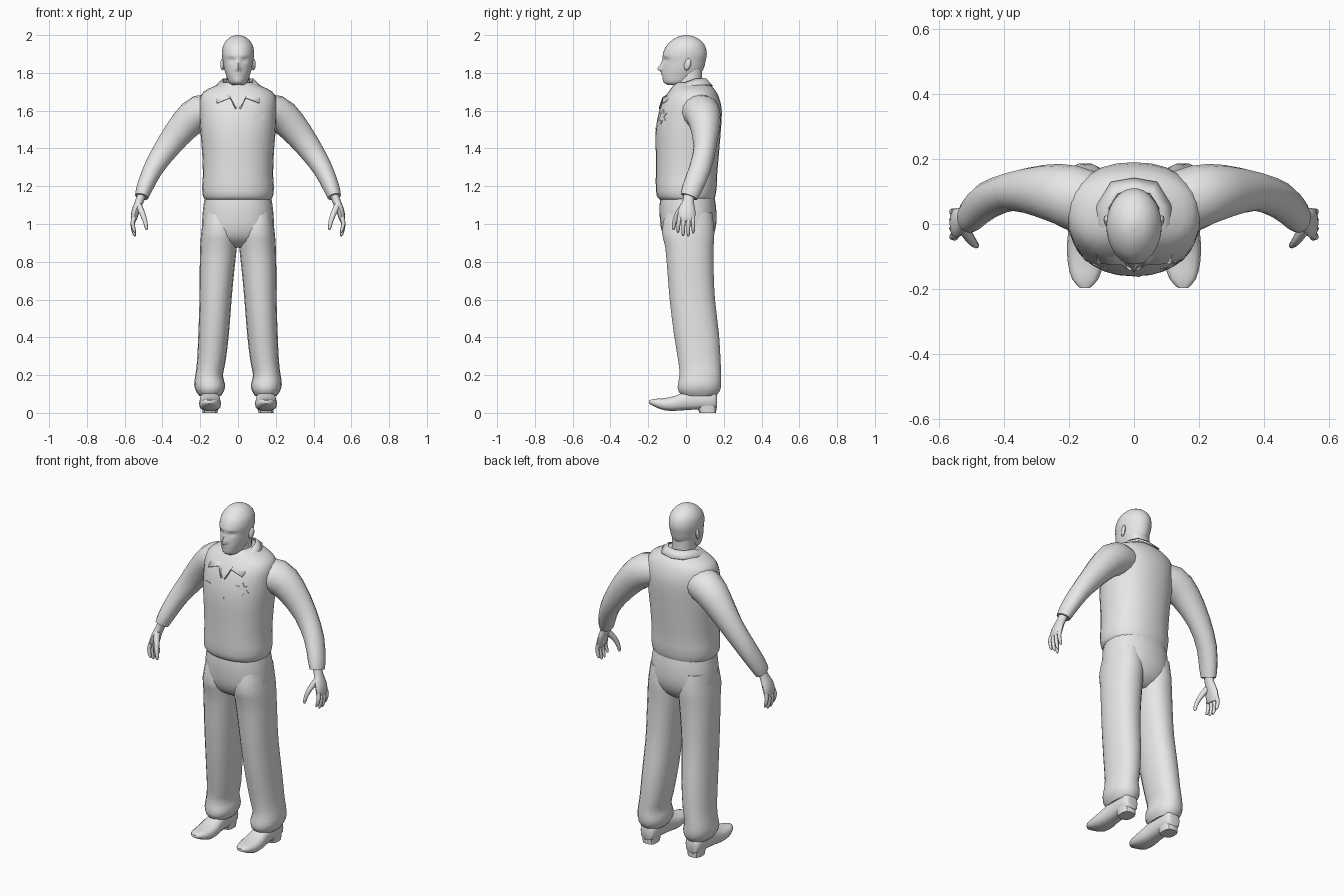
import bpy, bmesh, math
from mathutils import Vector
from mathutils.bvhtree import BVHTree

if "Cube" in bpy.data.objects:
    bpy.data.objects.remove(bpy.data.objects["Cube"])

grey = bpy.data.materials.new("plain grey")
grey.diffuse_color = (0.8, 0.8, 0.8, 1)
grey.use_nodes = True
grey.node_tree.nodes["Principled BSDF"].inputs["Base Color"].default_value = grey.diffuse_color


def finish(name, bm, mirror=False, angle=50):
    bmesh.ops.recalc_face_normals(bm, faces=bm.faces)
    me = bpy.data.meshes.new(name)
    bm.to_mesh(me)
    bm.free()
    me.materials.append(grey)
    ob = bpy.data.objects.new(name, me)
    bpy.context.collection.objects.link(ob)
    bpy.ops.object.select_all(action='DESELECT')
    bpy.context.view_layer.objects.active = ob
    ob.select_set(True)
    bpy.ops.object.shade_smooth_by_angle(angle=math.radians(angle))
    if mirror:
        ob.modifiers.new("mirror", 'MIRROR')
    return ob


def densify(rows, k):
    """Catmull-Rom interpolation between rows of numbers."""
    out = []
    for i in range(len(rows) - 1):
        a, b, c, d = (rows[max(0, min(len(rows) - 1, i + j))] for j in (-1, 0, 1, 2))
        for s in range(k):
            t = s / k
            out.append([q + 0.5 * t * (r - p + t * (2*p - 5*q + 4*r - w + t * (3*(q - r) + w - p)))
                        for p, q, r, w in zip(a, b, c, d)])
    return out + [list(rows[-1])]


def skin(rings):
    bm = bmesh.new()
    vs = [[bm.verts.new(p) for p in r] for r in rings]
    n = len(vs[0])
    for a, b in zip(vs, vs[1:]):
        for i in range(n):
            bm.faces.new((a[i], a[(i + 1) % n], b[(i + 1) % n], b[i]))
    bm.faces.new(vs[0])
    bm.faces.new(vs[-1])
    return bm


def oval(n, p):
    f = lambda c: math.copysign(abs(c) ** p, c)
    return [(f(math.cos(2*math.pi*i/n)), f(math.sin(2*math.pi*i/n))) for i in range(n)]


def stack(rows, n=20, p=0.9, k=2):
    """Level rings: z, x min, x max, y front, y back."""
    return skin([[((x0 + x1)/2 + c*(x1 - x0)/2, (y0 + y1)/2 + s*(y1 - y0)/2, z)
                  for c, s in oval(n, p)] for z, x0, x1, y0, y1 in densify(rows, k)])


def even(rows):
    return [(z, -w, w, y0, y1) for z, w, y0, y1 in rows]


def tube(rows, n=12, k=2):
    """Rings across a path: x, y, z, depth radius, side radius."""
    rows = densify(rows, k)
    pts = [Vector(r[:3]) for r in rows]
    rings = []
    for i, r in enumerate(rows):
        t = (pts[min(i + 1, len(pts) - 1)] - pts[max(i - 1, 0)]).normalized()
        side = t.cross(Vector((0, 1, 0))).normalized()
        deep = side.cross(t)
        rings.append([pts[i] + deep*c*r[3] + side*s*r[4] for c, s in oval(n, 1)])
    return skin(rings)


# Shirt body
bm = stack(even([
    (1.13, .175, -.14, .148), (1.15, .186, -.155, .156), (1.20, .19, -.16, .163),
    (1.26, .186, -.16, .165), (1.38, .19, -.16, .175), (1.50, .2, -.16, .185),
    (1.60, .205, -.142, .19), (1.66, .203, -.118, .178), (1.70, .182, -.092, .16),
    (1.73, .125, -.07, .135), (1.75, .08, -.05, .11)]), n=28)
tree = BVHTree.FromBMesh(bm)
finish("shirt", bm)

# Sleeves with a cuff
finish("sleeves", tube([
    (.11, .05, 1.60, .1, .085), (.2, .085, 1.588, .098, .095), (.28, .1, 1.525, .082, .083),
    (.375, .1, 1.405, .06, .066), (.45, .073, 1.29, .058, .052), (.495, .033, 1.19, .054, .043),
    (.51, .016, 1.145, .046, .036)], n=16), True)

# Trousers: hips and legs
finish("hips", stack(even([
    (1.17, .17, -.13, .145), (1.10, .183, -.14, .158), (1.02, .19, -.138, .162),
    (.96, .188, -.128, .152), (.91, .15, -.10, .125), (.875, .07, -.04, .08)]), n=24), True).modifiers.clear()
finish("trouser_legs", stack([
    (1.06, .02, .18, -.11, .14), (.96, .004, .194, -.13, .152), (.88, .006, .2, -.112, .148),
    (.75, .02, .203, -.1, .148), (.60, .034, .204, -.088, .155), (.42, .048, .21, -.066, .176),
    (.27, .066, .217, -.042, .185), (.20, .08, .226, -.036, .187), (.15, .068, .232, -.045, .188),
    (.115, .075, .222, -.042, .18), (.09, .09, .205, -.02, .16)], n=18), True)

# Shoes: rings from heel to toe (y, half width, bottom, top)
shoe = [(.165, .028, .03, .09), (.15, .045, .02, .12), (.08, .05, .018, .13), (0, .052, .014, .115),
        (-.06, .058, .01, .09), (-.12, .055, .014, .078), (-.17, .04, .035, .074), (-.197, .015, .05, .066)]
finish("shoes", skin([[(.148 + c*w - .03*min(0, y + .1), y, (b + t)/2 + s*(t - b)/2)
                       for c, s in oval(14, .75)] for y, w, b, t in densify(shoe, 2)]), True)
finish("shoe_heels", stack([(0, .108, .188, .07, .16), (.04, .105, .191, .055, .163)], n=14, p=.7, k=1), True, 30)

# Head with nose, eye sockets, brow and lips pushed out or in
bm = stack(even([
    (1.735, .03, -.095, -.01), (1.75, .048, -.116, .03), (1.78, .06, -.124, .065),
    (1.82, .073, -.123, .092), (1.86, .08, -.12, .103), (1.90, .085, -.122, .11),
    (1.94, .08, -.106, .102), (1.97, .063, -.078, .08), (1.99, .039, -.045, .048),
    (2.0, .01, -.012, .014)]), n=36, p=1, k=4)
bumps = [(0, 1.822, .011, .016, -.028), (0, 1.85, .009, .02, -.012), (.034, 1.868, .014, .01, .013),
         (.03, 1.892, .02, .008, -.004), (0, 1.788, .022, .005, -.007), (0, 1.775, .022, .005, -.005),
         (0, 1.781, .024, .003, .005), (0, 1.752, .02, .01, -.004)]
for v in bm.verts:
    if v.co.y < -.02:
        v.co.y += sum(d * math.exp(-((abs(v.co.x) - x)/sx)**2 - ((v.co.z - z)/sz)**2)
                      for x, z, sx, sz, d in bumps)
finish("head", bm, angle=70)
finish("neck", stack(even([(1.62, .05, -.09, .07), (1.70, .062, -.062, .088),
                           (1.76, .061, -.05, .085), (1.82, .06, -.03, .085)])))

# Ears
bm = bmesh.new()
bmesh.ops.create_uvsphere(bm, u_segments=10, v_segments=6, radius=1)
for v in bm.verts:
    x, y, z = v.co
    v.co = (.082 + .011*x + .004*y, .008 + .018*y + .006*z, 1.845 + .032*z)
finish("ears", bm, True)


# Folded collar, open at the throat
def on_shirt(x, z, gap=.004):
    hit = tree.ray_cast(Vector((x, -1, z)), Vector((0, 1, 0)))[0]
    return Vector((x, (hit.y if hit else -.08) - gap, z))


upper = [(0, .105, 1.768), (.05, .094, 1.77), (.078, .05, 1.768), (.08, 0, 1.75), (.055, -.065, 1.705),
         (.004, -.128, 1.615)]
lower = [(0, .14, 1.73), (.07, .128, 1.735), (.112, .06, 1.735), (.128, -.03, 1.71),
         on_shirt(.112, 1.64, .014), on_shirt(.012, 1.61, .006)]
bm = bmesh.new()
a = [bm.verts.new(p) for p in upper]
b = [bm.verts.new(p) for p in lower]
# the flap point steps back to the throat edge
inner = bm.verts.new(on_shirt(.04, 1.668, .014))
for i in range(4):
    bm.faces.new((a[i], a[i + 1], b[i + 1], b[i]))
bm.faces.new((a[4], inner, b[4]))
bm.faces.new((a[4], a[5], b[5], inner))
col = finish("collar", bm, True, 40)
sol = col.modifiers.new("thickness", 'SOLIDIFY')
sol.thickness = .006
sol.offset = 0


# Plates lying on the chest
def plate(name, outline, cx, cz):
    bm = bmesh.new()
    mid = bm.verts.new(on_shirt(cx, cz))
    rim = [bm.verts.new(on_shirt(cx + x, cz + z)) for x, z in outline]
    base = [bm.verts.new(on_shirt(cx + x, cz + z, -.003)) for x, z in outline]
    for i in range(len(rim)):
        j = (i + 1) % len(rim)
        bm.faces.new((mid, rim[i], rim[j]))
        bm.faces.new((rim[i], base[i], base[j], rim[j]))
    finish(name, bm, angle=30)


def points(n, r1, r2):
    return [((r1, r2)[i % 2]*math.sin(math.pi*i/n), (r1, r2)[i % 2]*math.cos(math.pi*i/n)) for i in range(2*n)]


plate("star_badge", points(6, .038, .02), .115, 1.568)
plate("pocket_trim", [(-.037, -.01), (0, .002), (.037, .006), (.037, .013), (0, .009), (-.037, -.004)], -.122, 1.55)
plate("shirt_button", points(4, .006, .006), .014, 1.505)

# Hands: palm, four fingers and a thumb
finish("palms", tube([
    (.508, .018, 1.16, .03, .024), (.522, .012, 1.12, .03, .022), (.54, .005, 1.075, .045, .021),
    (.55, .002, 1.035, .046, .018), (.552, 0, 1.015, .04, .012)]), True)
for name, y, tip in (("index", -.034, .955), ("middle", -.011, .937), ("ring", .013, .935), ("little", .036, .952)):
    mid = (1.035 + tip) / 2
    finish(name + "_fingers", tube([
        (.55, y, 1.035, .012, .013), (.558, y*1.1 - .002, mid + .01, .0105, .011),
        (.55, y*1.15 - .003, tip + .015, .009, .009), (.544, y*1.15 - .003, tip, .004, .004)], n=8), True)
finish("thumbs", tube([
    (.525, -.012, 1.095, .02, .018), (.506, -.042, 1.055, .016, .015), (.492, -.06, 1.015, .012, .012),
    (.485, -.066, .98, .009, .009), (.484, -.066, .968, .004, .004)], n=8), True)
